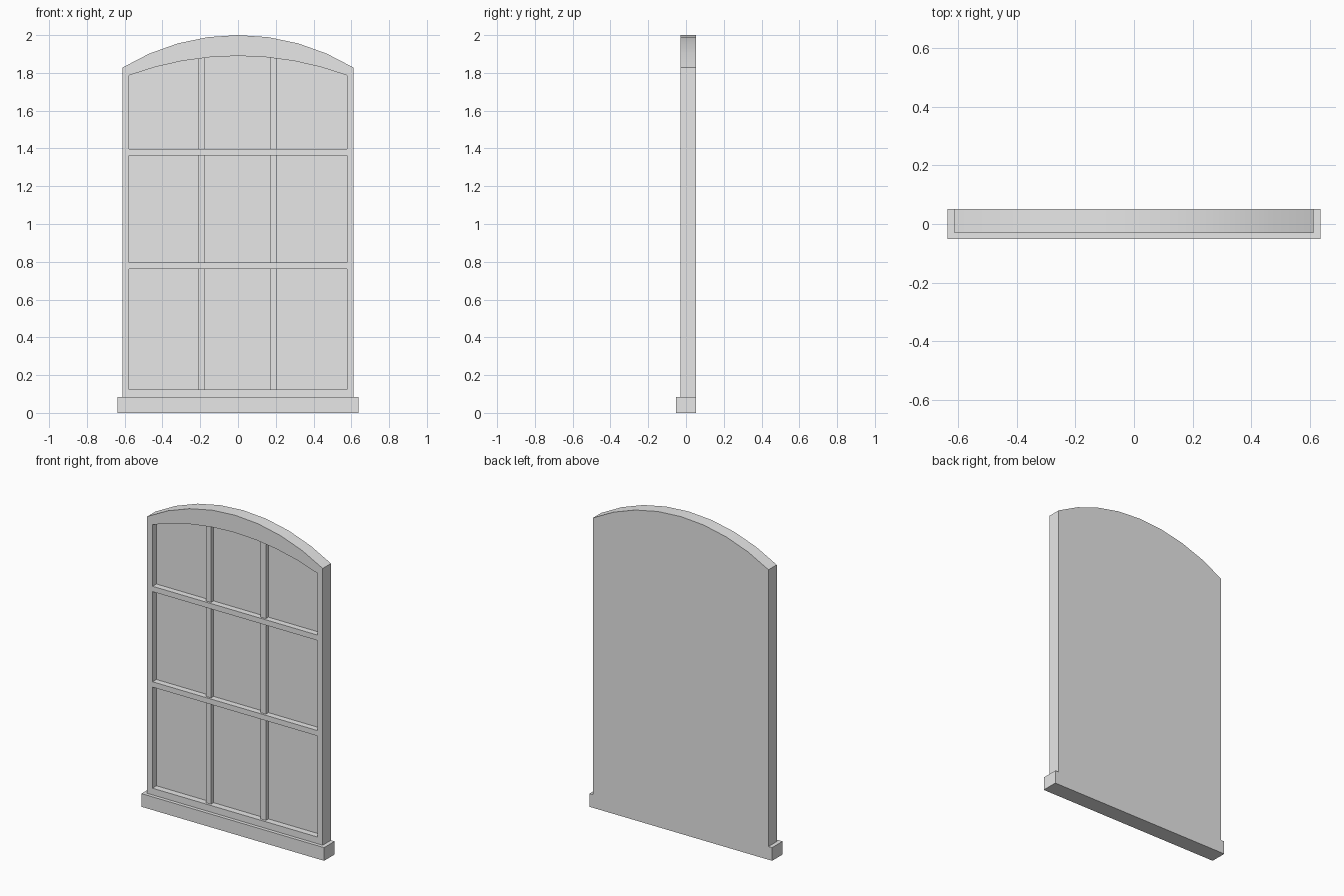
import bpy, bmesh, math

cube = bpy.data.objects.get("Cube")
if cube:
    bpy.data.objects.remove(cube, do_unlink=True)

FRONT, PANE, BACK = -0.03, 0.01, 0.052

grey = bpy.data.materials.new("light grey")
grey.use_nodes = True
grey.diffuse_color = (0.8, 0.8, 0.8, 1)
grey.node_tree.nodes["Principled BSDF"].inputs["Base Color"].default_value = (0.8, 0.8, 0.8, 1)


def finish(name, bm):
    bmesh.ops.recalc_face_normals(bm, faces=bm.faces)
    mesh = bpy.data.meshes.new(name)
    bm.to_mesh(mesh)
    bm.free()
    mesh.materials.append(grey)
    obj = bpy.data.objects.new(name, mesh)
    bpy.context.collection.objects.link(obj)
    return obj


def box(name, x, y, z):
    """Box from (min, max) ranges on each axis."""
    bm = bmesh.new()
    bmesh.ops.create_cube(bm, size=1)
    for v in bm.verts:
        v.co = [r[0] if c < 0 else r[1] for c, r in zip(v.co, (x, y, z))]
    return finish(name, bm)


def arched_outline(half, bottom, spring, crown, segments=8):
    """Rectangle topped by a shallow circular arc."""
    rise = crown - spring
    radius = (half * half + rise * rise) / (2 * rise)
    sweep = math.asin(half / radius)
    points = [(-half, bottom), (half, bottom)]
    for i in range(segments + 1):
        a = sweep * (1 - 2 * i / segments)
        points.append((radius * math.sin(a), crown - radius + radius * math.cos(a)))
    return points


# Arched frame with a recessed pane, as one closed shell
bm = bmesh.new()
outer = arched_outline(0.612, 0.04, 1.828, 2.0)
inner = arched_outline(0.576, 0.125, 1.787, 1.89)
loops = [[bm.verts.new((x, y, z)) for x, z in outline]
         for outline, y in ((outer, BACK), (outer, FRONT), (inner, FRONT), (inner, PANE))]
count = len(outer)
for a, b in zip(loops, loops[1:]):
    for i in range(count):
        j = (i + 1) % count
        bm.faces.new((a[i], a[j], b[j], b[i]))
bm.faces.new(loops[0])
bm.faces.new(loops[-1])
frame = finish("arched_frame", bm)
bpy.context.view_layer.objects.active = frame
frame.select_set(True)
bpy.ops.object.shade_smooth_by_angle(angle=math.radians(25))
frame.select_set(False)

# Sill
box("sill", (-0.637, 0.637), (-0.052, BACK), (0, 0.083))

# Upright glazing bars, set behind the crossbars
for side, x in (("right", -0.195), ("left", 0.187)):
    box(side + "_upright_bar", (x - 0.018, x + 0.018), (-0.015, PANE + 0.01), (0.11, 1.9))

# Crossbars, nearly level with the frame
for level, z in (("lower", 0.778), ("upper", 1.38)):
    box(level + "_crossbar", (-0.585, 0.585), (FRONT + 0.002, PANE + 0.01), (z - 0.017, z + 0.017))
